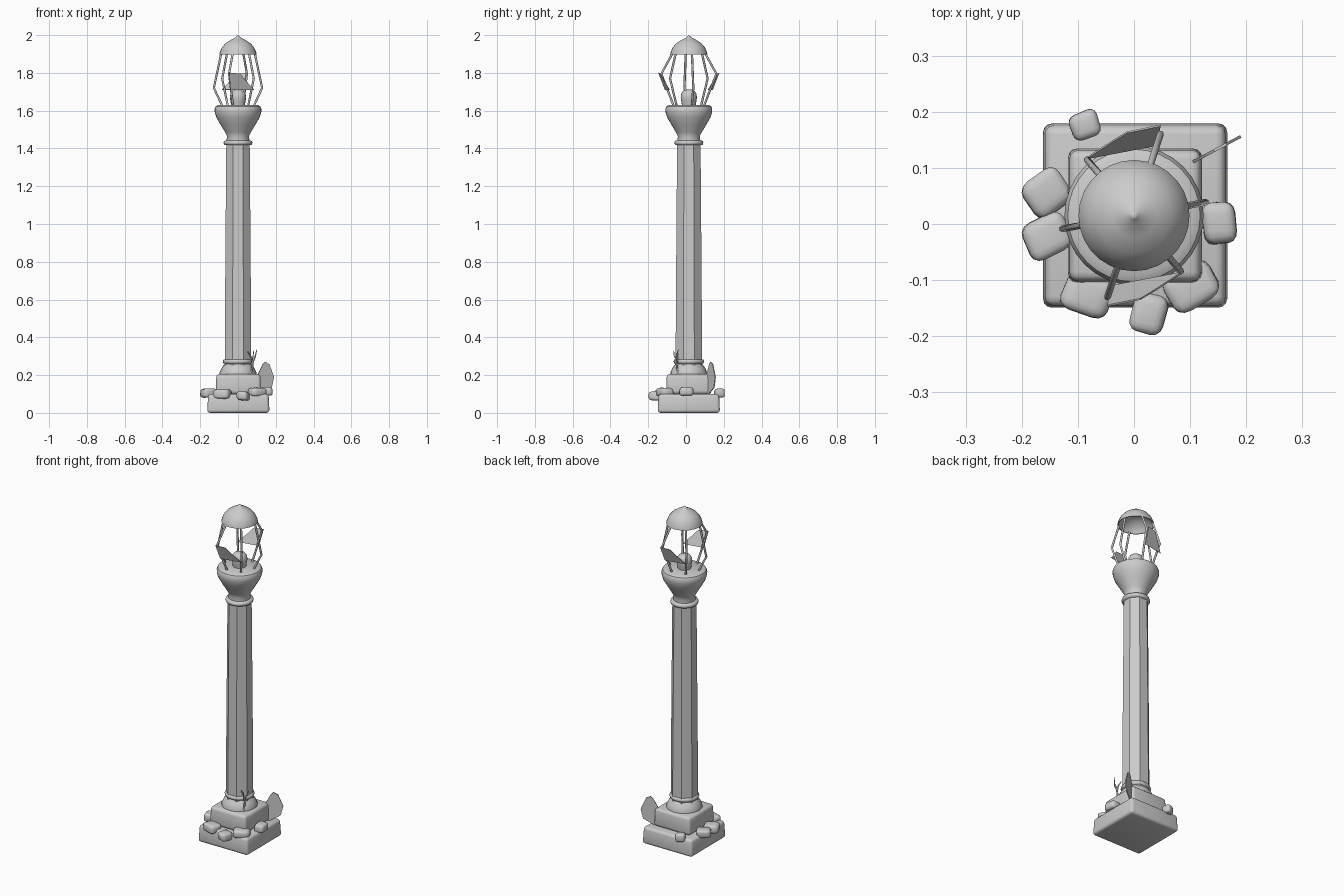
import bpy, bmesh, math, random
from mathutils import Vector, Matrix

if "Cube" in bpy.data.objects:
    bpy.data.objects.remove(bpy.data.objects["Cube"])

random.seed(4)
CY = 0.015  # the post stands slightly behind the origin


def make(name, bm, smooth=None):
    bmesh.ops.recalc_face_normals(bm, faces=bm.faces)
    me = bpy.data.meshes.new(name)
    bm.to_mesh(me)
    bm.free()
    ob = bpy.data.objects.new(name, me)
    bpy.context.collection.objects.link(ob)
    if smooth:
        bpy.ops.object.select_all(action='DESELECT')
        ob.select_set(True)
        bpy.context.view_layer.objects.active = ob
        bpy.ops.object.shade_smooth_by_angle(angle=math.radians(smooth))
    return ob


def lathe(name, profile, n=24, turn=0.0, smooth=35, cap=True):
    bm = bmesh.new()
    rings = []
    for r, z in profile:
        if r == 0:
            rings.append([bm.verts.new((0, CY, z))] * n)
        else:
            rings.append([bm.verts.new((r * math.cos(turn + 2 * math.pi * i / n),
                                        CY + r * math.sin(turn + 2 * math.pi * i / n), z))
                          for i in range(n)])
    for a, b in zip(rings, rings[1:]):
        for i in range(n):
            j = (i + 1) % n
            bm.faces.new(list(dict.fromkeys([a[i], a[j], b[j], b[i]])))
    if cap:
        for ring, (r, z) in ((rings[0], profile[0]), (rings[-1], profile[-1])):
            if r > 0:
                bm.faces.new(ring)
    return make(name, bm, smooth)


def block(name, size, z0, z1, bevel):
    bm = bmesh.new()
    bmesh.ops.create_cube(bm, size=1)
    for v in bm.verts:
        k = size * (1.0 if v.co.z < 0 else 0.97)
        v.co = (v.co.x * k + 0.002, v.co.y * k + CY, z0 + (v.co.z + 0.5) * (z1 - z0))
    bmesh.ops.bevel(bm, geom=bm.edges[:], offset=bevel, segments=3, profile=0.5, affect='EDGES')
    return make(name, bm, 40)


def rod(name, points, radius, tip=1.0):
    cu = bpy.data.curves.new(name, 'CURVE')
    cu.dimensions = '3D'
    cu.bevel_depth = radius
    cu.bevel_resolution = 1
    cu.use_fill_caps = True
    sp = cu.splines.new('POLY')
    sp.points.add(len(points) - 1)
    for i, p in enumerate(points):
        sp.points[i].co = (*p, 1)
        sp.points[i].radius = 1 + (tip - 1) * i / (len(points) - 1)
    ob = bpy.data.objects.new(name, cu)
    bpy.context.collection.objects.link(ob)


def sheet(name, points, thick):
    bm = bmesh.new()
    f = bm.faces.new([bm.verts.new(p) for p in points])
    f.normal_update()
    n = f.normal * thick
    ext = bmesh.ops.extrude_face_region(bm, geom=[f], use_keep_orig=True)
    bmesh.ops.translate(bm, vec=n, verts=[g for g in ext['geom'] if isinstance(g, bmesh.types.BMVert)])
    return make(name, bm)


# stepped plinth
block("plinth_lower", 0.33, 0.0, 0.1, 0.016)
block("plinth_upper", 0.24, 0.1, 0.205, 0.016)

# column foot, faceted shaft, collars and flared capital
lathe("column_foot", [(0.098, 0.2), (0.097, 0.215), (0.088, 0.235), (0.078, 0.25), (0.07, 0.26)])
lathe("column_shaft", [(0.076, 0.24), (0.074, 0.6), (0.070, 1.1), (0.067, 1.44)], 8, math.pi / 8, 20)
for name, z, r in (("lower_collar", 0.272, 0.081), ("upper_collar", 1.43, 0.077)):
    lathe(name, [(r - 0.02, z - 0.014), (r - 0.004, z - 0.01), (r, z),
                 (r - 0.004, z + 0.01), (r - 0.02, z + 0.014)], 24, 0, 60)
lathe("capital", [(0.062, 1.43), (0.058, 1.465), (0.068, 1.485), (0.092, 1.525), (0.115, 1.565),
                  (0.123, 1.59), (0.124, 1.61), (0.118, 1.623), (0.105, 1.63), (0, 1.63)], 32)

# lamp bulb in its socket
lathe("lamp_bulb", [(0.036, 1.625), (0.04, 1.65), (0.043, 1.67), (0.04, 1.69),
                    (0.03, 1.705), (0.015, 1.711), (0, 1.712)], 16, 0, 60)

# hollow pointed roof
lathe("lantern_roof", [(0, 1.96), (0.05, 1.945), (0.085, 1.915), (0.094, 1.897), (0.099, 1.897),
                       (0.096, 1.91), (0.085, 1.935), (0.066, 1.957), (0.04, 1.974),
                       (0.014, 1.987), (0.007, 1.995), (0, 2.0)], 28, 0, 50)

# bent cage bars: angle, elbow radius, elbow height
for ang, r, z in ((10.5, 0.13, 1.72), (72, 0.153, 1.795), (130, 0.13, 1.77)):
    for half in (0, 180):
        a = math.radians(ang + half)
        d = Vector((math.cos(a), math.sin(a), 0))
        c = Vector((0, CY, 0))
        rod("cage_bar", [c + d * 0.083 + Vector((0, 0, 1.622)), c + d * r + Vector((0, 0, z)),
                         c + d * 0.09 + Vector((0, 0, 1.905))], 0.006)

# two broken glass panes, turned half a circle from each other
pane = [(-0.047, -0.147, 1.80), (0.012, -0.135, 1.795), (0.04, -0.118, 1.76),
        (0.086, -0.088, 1.71), (-0.04, -0.112, 1.71)]
sheet("broken_pane_front", pane, 0.003)
sheet("broken_pane_back", [(-x, 2 * CY - y, z) for x, y, z in pane], 0.003)

# worn stones lying on the plinth ledge: x, y, width, depth, z, turn
for x, y, w, d, z, t in ((-0.088, 0.175, 0.054, 0.05, 0.105, 20), (-0.155, 0.055, 0.08, 0.075, 0.105, 35),
                         (-0.155, -0.022, 0.08, 0.07, 0.105, 25), (0.153, 0.002, 0.06, 0.075, 0.115, 5),
                         (-0.083, -0.125, 0.085, 0.07, 0.1, -20), (0.103, -0.112, 0.095, 0.075, 0.11, 30),
                         (0.026, -0.16, 0.062, 0.073, 0.09, -15)):
    bm = bmesh.new()
    bmesh.ops.create_cube(bm, size=1)
    for v in bm.verts:
        v.co *= random.uniform(0.9, 1.08)
    bmesh.ops.bevel(bm, geom=bm.edges[:], offset=0.27, segments=3, profile=0.5, affect='EDGES')
    m = Matrix.Translation((x, y, z)) @ Matrix.Rotation(math.radians(t), 4, 'Z') @ \
        Matrix.Diagonal((w, d, 0.048, 1))
    bmesh.ops.transform(bm, matrix=m, verts=bm.verts)
    make("ledge_stone", bm, 60)

# thin shard leaning on the back right corner
u = Vector((0.88, 0.47, 0))
o = Vector((0.1, 0.105, 0))
sheet("leaning_shard", [o + u * s + Vector((0, 0, z)) for s, z in
                        ((0.0, 0.1), (0.005, 0.2), (0.035, 0.255), (0.05, 0.27), (0.075, 0.258),
                         (0.104, 0.19), (0.09, 0.135), (0.03, 0.1))], 0.005)

# small forked twig
rod("twig_stem", [(0.07, -0.045, 0.2), (0.078, -0.048, 0.26), (0.07, -0.046, 0.295), (0.052, -0.044, 0.325)], 0.006, 0.4)
rod("twig_branch_right", [(0.077, -0.048, 0.265), (0.09, -0.055, 0.295), (0.1, -0.04, 0.335)], 0.005, 0.4)
rod("twig_branch_back", [(0.075, -0.047, 0.28), (0.08, -0.062, 0.3), (0.083, -0.065, 0.33)], 0.004, 0.4)
